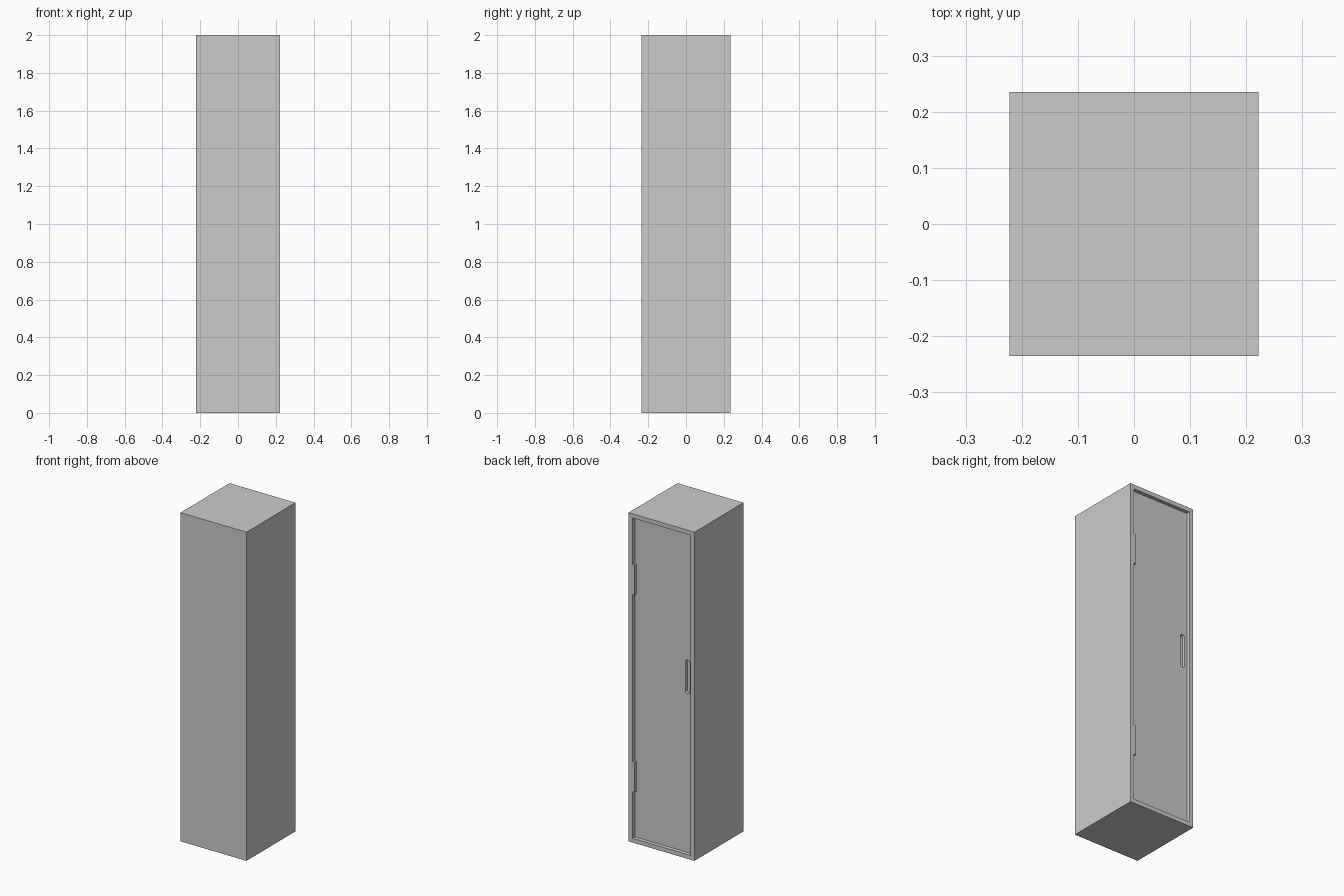
import bpy, bmesh, math

if "Cube" in bpy.data.objects:
    bpy.data.objects.remove(bpy.data.objects["Cube"])

W, D, H = 0.444, 0.47, 2.0      # overall size
BACK = D / 2                    # the door is on the +y side
RECESS = 0.018                  # how far the door sits behind the frame
OPEN_X, MARGIN_Z = 0.196, 0.026 # half width of opening, top/bottom frame height
FLOOR = BACK - 0.045            # bottom plane of the door opening


def make_object(name, bm):
    bmesh.ops.recalc_face_normals(bm, faces=bm.faces)
    mesh = bpy.data.meshes.new(name)
    bm.to_mesh(mesh)
    bm.free()
    ob = bpy.data.objects.new(name, mesh)
    bpy.context.collection.objects.link(ob)
    return ob


def box(name, x, y, z):
    """Box from (min, max) ranges."""
    bm = bmesh.new()
    bmesh.ops.create_cube(bm, size=1)
    for v in bm.verts:
        v.co = [r[0] + (c + 0.5) * (r[1] - r[0]) for c, r in zip(v.co, (x, y, z))]
    return make_object(name, bm)


def slot(name, cx, cz, width, height, y0, y1, n=10):
    """Round-ended prism standing in the xz plane."""
    r, half = width / 2, height / 2 - width / 2
    pts = []
    for end in (0, 1):
        for i in range(n + 1):
            a = math.pi * (end + i / n)
            pts.append((cx + r * math.cos(a), y0,
                        cz + (half if end == 0 else -half) + r * math.sin(a)))
    bm = bmesh.new()
    face = bm.faces.new([bm.verts.new(p) for p in pts])
    ext = bmesh.ops.extrude_face_region(bm, geom=[face])["geom"]
    for v in ext:
        if isinstance(v, bmesh.types.BMVert):
            v.co.y = y1
    # keep the start cap so the prism is closed
    if not face.is_valid or all(len(e.link_faces) == 1 for e in face.edges):
        bmesh.ops.holes_fill(bm, edges=bm.edges, sides=0)
    return make_object(name, bm)


def cut(target, cutter):
    mod = target.modifiers.new("cut", "BOOLEAN")
    mod.operation = "DIFFERENCE"
    mod.solver = "EXACT"
    mod.object = cutter
    bpy.context.view_layer.objects.active = target
    bpy.ops.object.modifier_apply(modifier=mod.name)
    bpy.data.objects.remove(cutter)


# cabinet body with the door opening
body = box("cabinet_body", (-W / 2, W / 2), (-BACK, BACK), (0, H))
cut(body, box("opening_cutter", (-OPEN_X, OPEN_X), (FLOOR, BACK + 0.1),
              (MARGIN_Z, H - MARGIN_Z)))

# door panel with a round-ended handle pocket
gap = 0.003
front = BACK - RECESS
door = box("door", (-OPEN_X + gap, OPEN_X - gap), (FLOOR, front),
           (MARGIN_Z + gap, H - MARGIN_Z - gap))
cut(door, slot("handle_cutter", -0.163, 1.097, 0.03, 0.205, front - 0.018, front + 0.05))

# hinges, flush with the frame
for name, z in (("lower_hinge", 0.40), ("upper_hinge", 1.60)):
    box(name, (OPEN_X - 0.014, OPEN_X), (FLOOR, BACK), (z - 0.091, z + 0.091))
